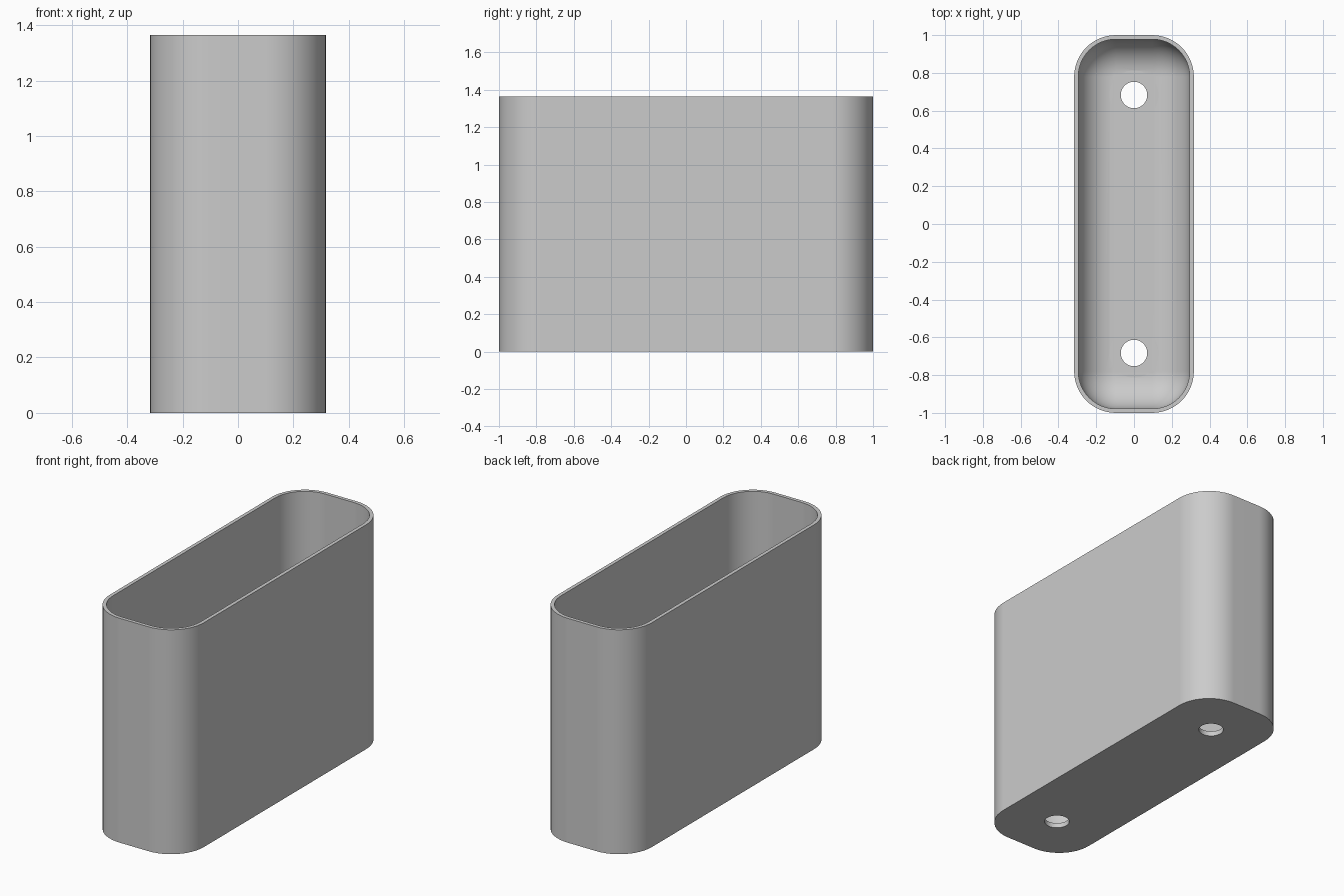
import bpy, bmesh
from math import sin, cos, pi

if "Cube" in bpy.data.objects:
    bpy.data.objects.remove(bpy.data.objects["Cube"], do_unlink=True)

HX, HY, HEIGHT = 0.317, 1.0, 1.365   # outer half sizes and height
CORNER = 0.22                        # outer corner radius
WALL, FLOOR = 0.022, 0.03
FILLET = 0.19                        # inner floor rounding
STEPS = 12

grey = bpy.data.materials.new("light grey")
grey.use_nodes = True
grey.diffuse_color = (0.6, 0.6, 0.6, 1)
grey.node_tree.nodes["Principled BSDF"].inputs["Base Color"].default_value = (0.6, 0.6, 0.6, 1)


def ring(bm, inset, z):
    """Rounded rectangle, inset from the outer outline."""
    r = CORNER - inset
    verts = []
    for q, (sx, sy) in enumerate([(1, 1), (-1, 1), (-1, -1), (1, -1)]):
        for i in range(STEPS + 1):
            a = (q + i / STEPS) * pi / 2
            verts.append(bm.verts.new((sx * (HX - CORNER) + r * cos(a),
                                       sy * (HY - CORNER) + r * sin(a), z)))
    return verts


def finish(bm, name):
    bmesh.ops.recalc_face_normals(bm, faces=bm.faces)
    mesh = bpy.data.meshes.new(name)
    bm.to_mesh(mesh)
    bm.free()
    mesh.materials.append(grey)
    obj = bpy.data.objects.new(name, mesh)
    bpy.context.collection.objects.link(obj)
    return obj


# Open container: outer wall, rim, inner wall and rounded floor edge
bm = bmesh.new()
rings = [ring(bm, 0, 0), ring(bm, 0, HEIGHT), ring(bm, WALL, HEIGHT)]
for i in range(STEPS + 1):
    a = i / STEPS * pi / 2
    rings.append(ring(bm, WALL + FILLET * (1 - cos(a)), FLOOR + FILLET * (1 - sin(a))))
for low, high in zip(rings, rings[1:]):
    n = len(low)
    for i in range(n):
        j = (i + 1) % n
        bm.faces.new((low[i], low[j], high[j], high[i]))
bm.faces.new(rings[0])
bm.faces.new(rings[-1])
container = finish(bm, "container")


def cut(name, y, radius, z0, z1):
    """Cut an upright round hole from the container."""
    bm = bmesh.new()
    bmesh.ops.create_cone(bm, cap_ends=True, segments=48, radius1=radius,
                          radius2=radius, depth=z1 - z0)
    bmesh.ops.translate(bm, verts=bm.verts, vec=(0, y, (z0 + z1) / 2))
    cutter = finish(bm, name)
    cutter.hide_render = True
    mod = container.modifiers.new(name, 'BOOLEAN')
    mod.operation, mod.solver, mod.object = 'DIFFERENCE', 'EXACT', cutter
    bpy.context.view_layer.objects.active = container
    bpy.ops.object.modifier_apply(modifier=name)
    bpy.data.objects.remove(cutter, do_unlink=True)


# Screw holes with a flat seat around each
for side in (-1, 1):
    cut("screw_seat", side * 0.683, 0.13, FLOOR + 0.0003, FLOOR + 0.1)
    cut("screw_hole", side * 0.683, 0.07, -0.1, FLOOR + 0.1)

bpy.ops.object.select_all(action='DESELECT')
container.select_set(True)
bpy.context.view_layer.objects.active = container
bpy.ops.object.shade_smooth_by_angle(angle=pi / 6)
container.modifiers.new("even_shading", 'WEIGHTED_NORMAL').keep_sharp = True
